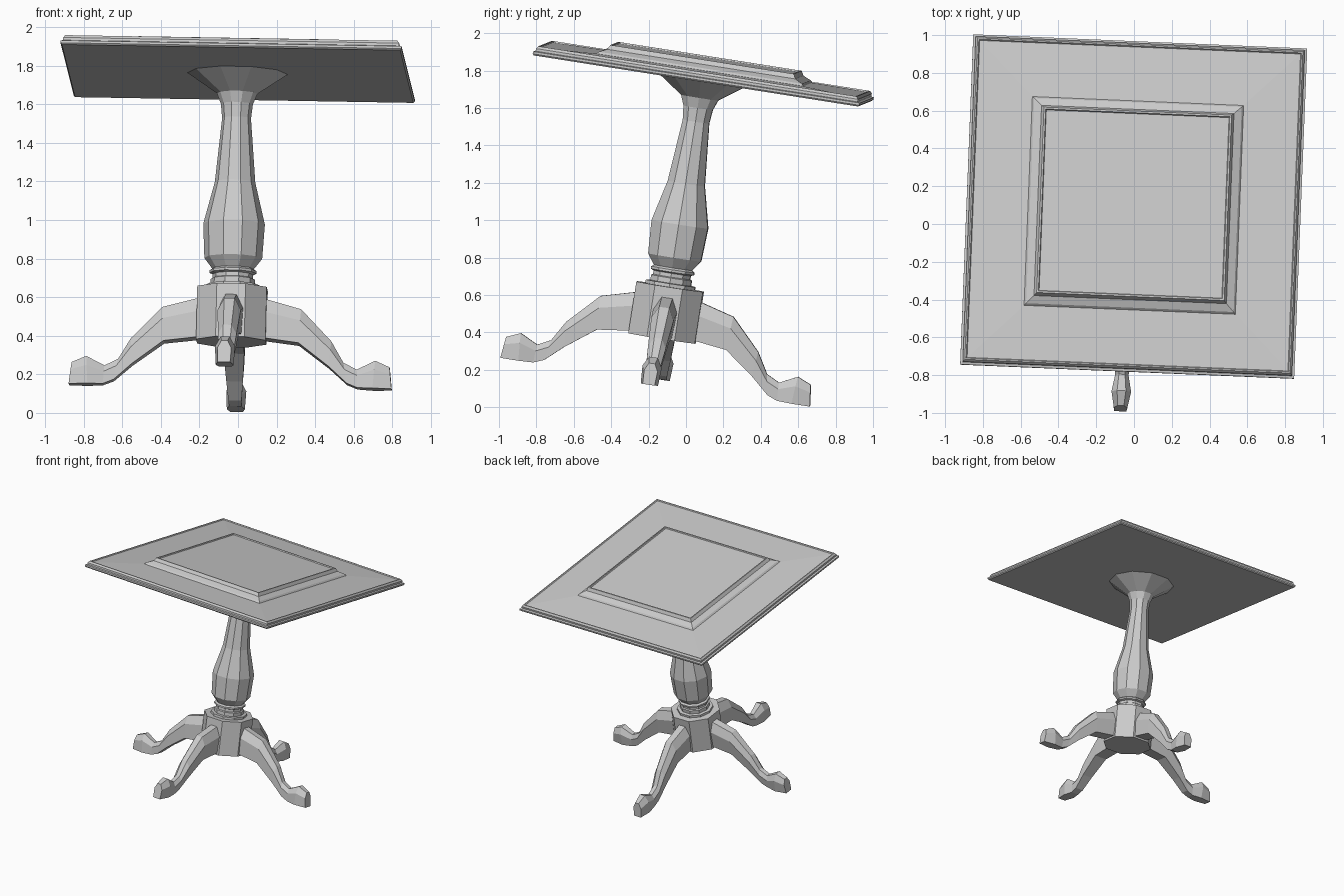
import bpy, bmesh, math
from mathutils import Matrix, Vector

cube = bpy.data.objects.get("Cube")
if cube:
    bpy.data.objects.remove(cube, do_unlink=True)

# Single plain grey finish
grey = bpy.data.materials.new("plain_grey")
grey.use_nodes = True
colour = (0.6, 0.6, 0.6, 1)
grey.diffuse_color = colour
grey.node_tree.nodes["Principled BSDF"].inputs["Base Color"].default_value = colour

# The whole table leans: local origin is the centre of the top's underside
ex = Vector((0.9989, -0.0423, -0.0169)).normalized()
ez = ex.cross(Vector((0.0396, 0.987, -0.1555))).normalized()
ey = ez.cross(ex)
lean = Matrix((ex, ey, ez)).transposed().to_4x4()
lean = Matrix.Translation((-0.002, 0.09, 1.759)) @ lean


def loft(name, rings, turn=0):
    """Skin a list of equal-length rings, cap both ends and place it."""
    bm = bmesh.new()
    loops = [[bm.verts.new(p) for p in ring] for ring in rings]
    for a, b in zip(loops, loops[1:]):
        for i in range(len(a)):
            j = (i + 1) % len(a)
            bm.faces.new((a[i], a[j], b[j], b[i]))
    bm.faces.new(loops[0])
    bm.faces.new(loops[-1])
    bmesh.ops.recalc_face_normals(bm, faces=bm.faces)
    mesh = bpy.data.meshes.new(name)
    bm.to_mesh(mesh)
    bm.free()
    mesh.materials.append(grey)
    obj = bpy.data.objects.new(name, mesh)
    bpy.context.collection.objects.link(obj)
    obj.matrix_world = lean @ Matrix.Rotation(turn, 4, "Z")
    return obj


def polygon(radius, z, sides, start=0.0):
    angles = [start + math.tau * i / sides for i in range(sides)]
    return [(radius * math.cos(a), radius * math.sin(a), z) for a in angles]


def turned(name, profile, sides, start=0.0, scale=1.0):
    return loft(name, [polygon(r * scale, z, sides, start) for r, z in profile])


# Square top: moulded rim, shallow field, raised centre panel with a lip
top_profile = [
    (0.878, 0), (0.885, 0.008), (0.885, 0.02), (0.872, 0.024),
    (0.872, 0.038), (0.862, 0.052), (0.855, 0.052), (0.85, 0.045),
    (0.56, 0.054), (0.55, 0.066), (0.51, 0.085), (0.497, 0.11),
    (0.488, 0.11), (0.484, 0.102),
]
turned("table_top", top_profile, 4, math.pi / 4, math.sqrt(2))

# Ten-sided pedestal with flare, bulb and neck rings
pedestal_profile = [
    (0.26, 0), (0.105, -0.105), (0.083, -0.16), (0.075, -0.235),
    (0.105, -0.57), (0.16, -0.79), (0.15, -0.97), (0.108, -1.025),
    (0.122, -1.035), (0.122, -1.048), (0.105, -1.055), (0.105, -1.075),
    (0.115, -1.08), (0.115, -1.108), (0.14, -1.11), (0.14, -1.14),
]
turned("pedestal", pedestal_profile, 10)

# Octagonal block that the legs join
turned("leg_block", [(0.195, -1.128), (0.195, -1.408)], 8, math.pi / 8)

# Leg stations: top (reach, height), bottom (reach, height), half width
stations = [
    (0.15, -1.178, 0.15, -1.39, 0.065),
    (0.36, -1.235, 0.35, -1.415, 0.06),
    (0.52, -1.40, 0.51, -1.535, 0.048),
    (0.585, -1.51, 0.605, -1.62, 0.038),
    (0.655, -1.545, 0.66, -1.642, 0.036),
    (0.75, -1.498, 0.74, -1.645, 0.052),
    (0.825, -1.53, 0.838, -1.645, 0.036),
]


def leg_ring(rt, zt, rb, zb, w):
    top, bottom = Vector((rt, 0, zt)), Vector((rb, 0, zb))
    shoulder = bottom.lerp(top, 0.65)
    half = [(bottom, w * 0.9), (shoulder, w), (top, w * 0.45)]
    right = [(p.x, -s, p.z) for p, s in half]
    left = [(p.x, s, p.z) for p, s in reversed(half)]
    return right + left


# Four curved legs, one on each side of the block
for i, side in enumerate(("left", "back", "right", "front")):
    loft(side + "_leg", [leg_ring(*s) for s in stations], i * math.pi / 2)
